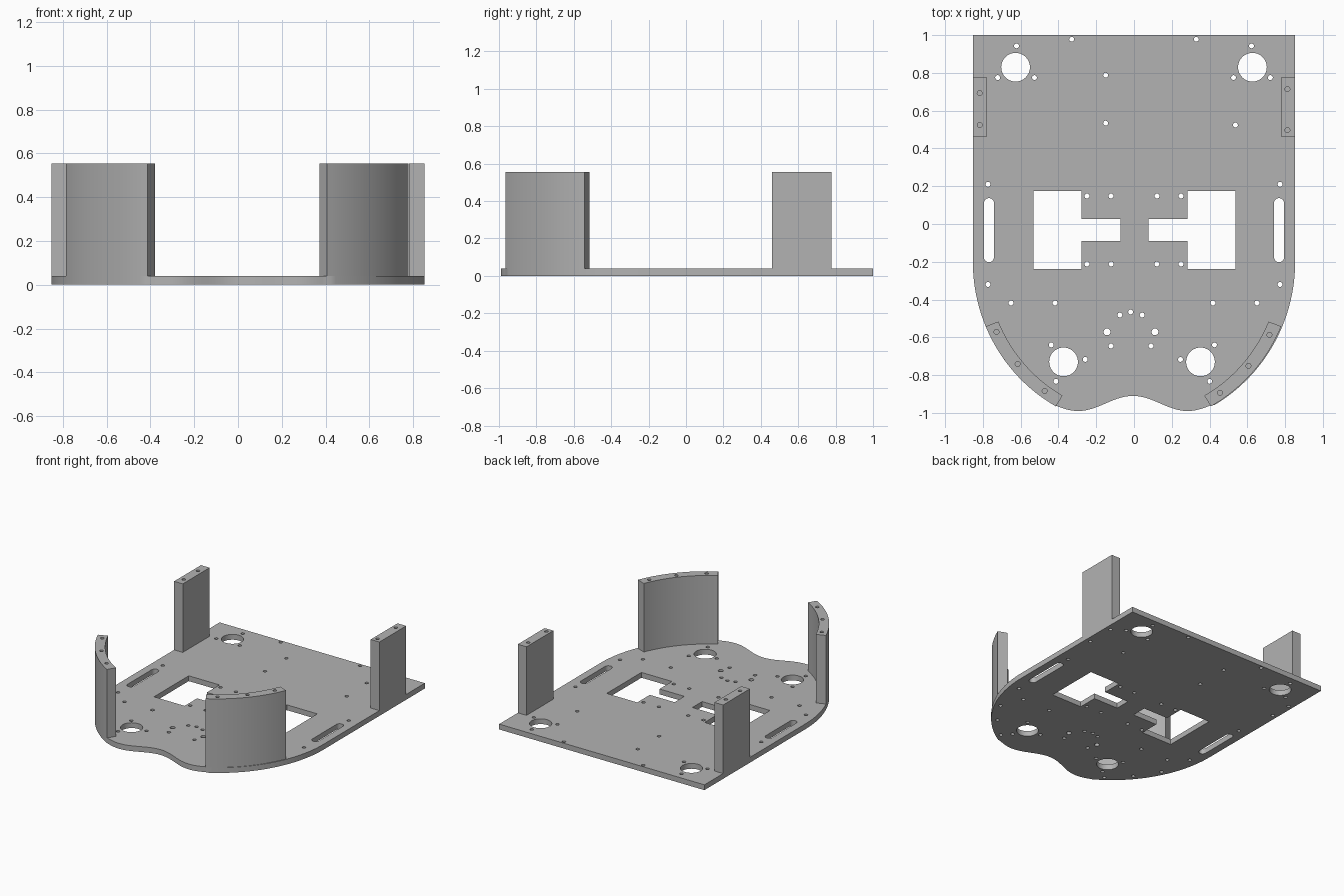
import bpy
import bmesh
from math import cos, sin, pi, radians, sqrt

cube = bpy.data.objects.get("Cube")
if cube:
    bpy.data.objects.remove(cube, do_unlink=True)

PLATE_TOP, WALL_TOP, HOLE_DEPTH = 0.04, 0.555, 0.1
HALF_W, ARC_Y, ARC_B = 0.853, -0.2, 0.875
SHIFT = -0.006  # front curves sit slightly off centre
PIN = 0.013

grey = bpy.data.materials.new("matte grey")
grey.use_nodes = True
colour = (0.45, 0.45, 0.45, 1)
grey.diffuse_color = colour
grey.node_tree.nodes["Principled BSDF"].inputs["Base Color"].default_value = colour


def arc(cx, cy, rx, ry, start, end, n):
    angles = [radians(start + (end - start) * i / n) for i in range(n + 1)]
    return [(cx + rx * cos(a), cy + ry * sin(a)) for a in angles]


def circle(x, y, r, n=24):
    return arc(x, y, r, r, 0, 360, n)[:-1]


def rectangle(x0, y0, x1, y1):
    return [(x0, y0), (x1, y0), (x1, y1), (x0, y1)]


def slab(name, loops, z0, z1):
    """Extrude an outline with holes between two heights."""
    curve = bpy.data.curves.new(name, "CURVE")
    curve.dimensions = "2D"
    curve.fill_mode = "BOTH"
    curve.extrude = (z1 - z0) / 2
    for loop in loops:
        spline = curve.splines.new("POLY")
        spline.points.add(len(loop) - 1)
        for point, (x, y) in zip(spline.points, loop):
            point.co = (x, y, 0, 1)
        spline.use_cyclic_u = True
    temp = bpy.data.objects.new(name + "_profile", curve)
    bpy.context.collection.objects.link(temp)
    bpy.context.view_layer.update()
    evaluated = temp.evaluated_get(bpy.context.evaluated_depsgraph_get())
    mesh = bpy.data.meshes.new_from_object(evaluated)
    bpy.data.objects.remove(temp, do_unlink=True)
    bm = bmesh.new()
    bm.from_mesh(mesh)
    bmesh.ops.remove_doubles(bm, verts=bm.verts, dist=0.0001)
    bmesh.ops.translate(bm, verts=bm.verts, vec=(0, 0, (z0 + z1) / 2))
    bmesh.ops.recalc_face_normals(bm, faces=bm.faces)
    bm.to_mesh(mesh)
    bm.free()
    mesh.materials.clear()
    mesh.materials.append(grey)
    obj = bpy.data.objects.new(name, mesh)
    bpy.context.collection.objects.link(obj)
    bpy.ops.object.select_all(action="DESELECT")
    obj.select_set(True)
    bpy.context.view_layer.objects.active = obj
    bpy.ops.object.shade_smooth_by_angle(angle=radians(30))
    return obj


def wall(name, outline, pins):
    """Solid wall with blind screw holes in its top."""
    split = WALL_TOP - HOLE_DEPTH
    slab(name, [outline], PLATE_TOP, split)
    slab(name + "_top", [outline] + pins, split, WALL_TOP)


# Base plate outline: straight back and sides, rounded front with a wavy dip
LOBE = 0.41
wave = []
for i in range(41):
    x = -LOBE + 2 * LOBE * i / 40
    wave.append((x + SHIFT, -0.95 + 0.04 * cos(pi * x / 0.29)))
side = [p for p in arc(0, ARC_Y, HALF_W, ARC_B, 180, 270, 60) if p[0] < -LOBE - 0.015]
outline = [(-HALF_W, 1)] + side + wave
outline += [(-x, y) for x, y in reversed(side)] + [(HALF_W, 1)]
holes = []

# Stepped cut-outs and long side slots
for s, x_in, x_mid, x_out in ((-1, 0.071, 0.277, 0.532), (1, 0.077, 0.283, 0.537)):
    holes.append([(s * x, y) for x, y in (
        (x_out, 0.175), (x_mid, 0.175), (x_mid, 0.026), (x_in, 0.026),
        (x_in, -0.09), (x_mid, -0.09), (x_mid, -0.238), (x_out, -0.238))])
    r = 0.027
    holes.append(arc(s * 0.768, 0.11, r, r, 0, 180, 12)
                 + arc(s * 0.768, -0.175, r, r, 180, 360, 12))

# Large round holes
for x, y in ((-0.627, 0.83), (0.627, 0.83), (-0.373, -0.73), (0.352, -0.73)):
    holes.append(circle(x, y, 0.076, 40))

# Small holes that come in left and right pairs
pairs = [(0.622, 0.943), (0.33, 0.978), (0.722, 0.775), (0.527, 0.775),
         (0.773, 0.21), (0.773, -0.32), (0.249, 0.148), (0.122, 0.148),
         (0.249, -0.212), (0.121, -0.212), (0.651, -0.418), (0.418, -0.418)]
for x, y in pairs:
    holes += [circle(-x, y, PIN), circle(x, y, PIN)]
front_pairs = [(0.059, -0.482, PIN), (0.127, -0.571, 0.018), (0.106, -0.646, PIN),
               (0.432, -0.64, PIN), (0.252, -0.717, PIN), (0.407, -0.833, PIN)]
for x, y, r in front_pairs:
    offset = -0.016 if x < 0.2 else SHIFT
    holes += [circle(offset - x, y, r), circle(offset + x, y, r)]
for x, y in ((-0.15, 0.788), (-0.15, 0.534), (0.537, 0.524), (-0.018, -0.466)):
    holes.append(circle(x, y, PIN))

# Screw positions shared by the walls and the plate
post_pins = {"right": [(-0.817, 0.693), (-0.817, 0.524)],
             "left": [(0.812, 0.714), (0.812, 0.497)]}
curved_pins = {"right": [(-0.728, -0.571), (-0.616, -0.741), (-0.473, -0.884)],
               "left": [(0.717, -0.587), (0.606, -0.751), (0.455, -0.894)]}

for name, s in (("right", -1), ("left", 1)):
    # Flat back posts
    pins = [circle(x, y, PIN) for x, y in post_pins[name]]
    wall(name + "_back_post", rectangle(s * HALF_W, 0.46, s * 0.781, 0.778), pins)
    holes += pins
    # Curved front walls following the plate edge
    pins = [circle(x, y, PIN) for x, y in curved_pins[name]]
    sector = arc(0, ARC_Y, HALF_W, ARC_B, -23, -61, 24)
    sector += arc(0, ARC_Y, 0.78, 0.81, -61, -23, 24)
    wall(name + "_front_wall", [(s * x + SHIFT * (s > 0), y) for x, y in sector], pins)
    holes += pins

slab("base_plate", [outline] + holes, 0, PLATE_TOP)
